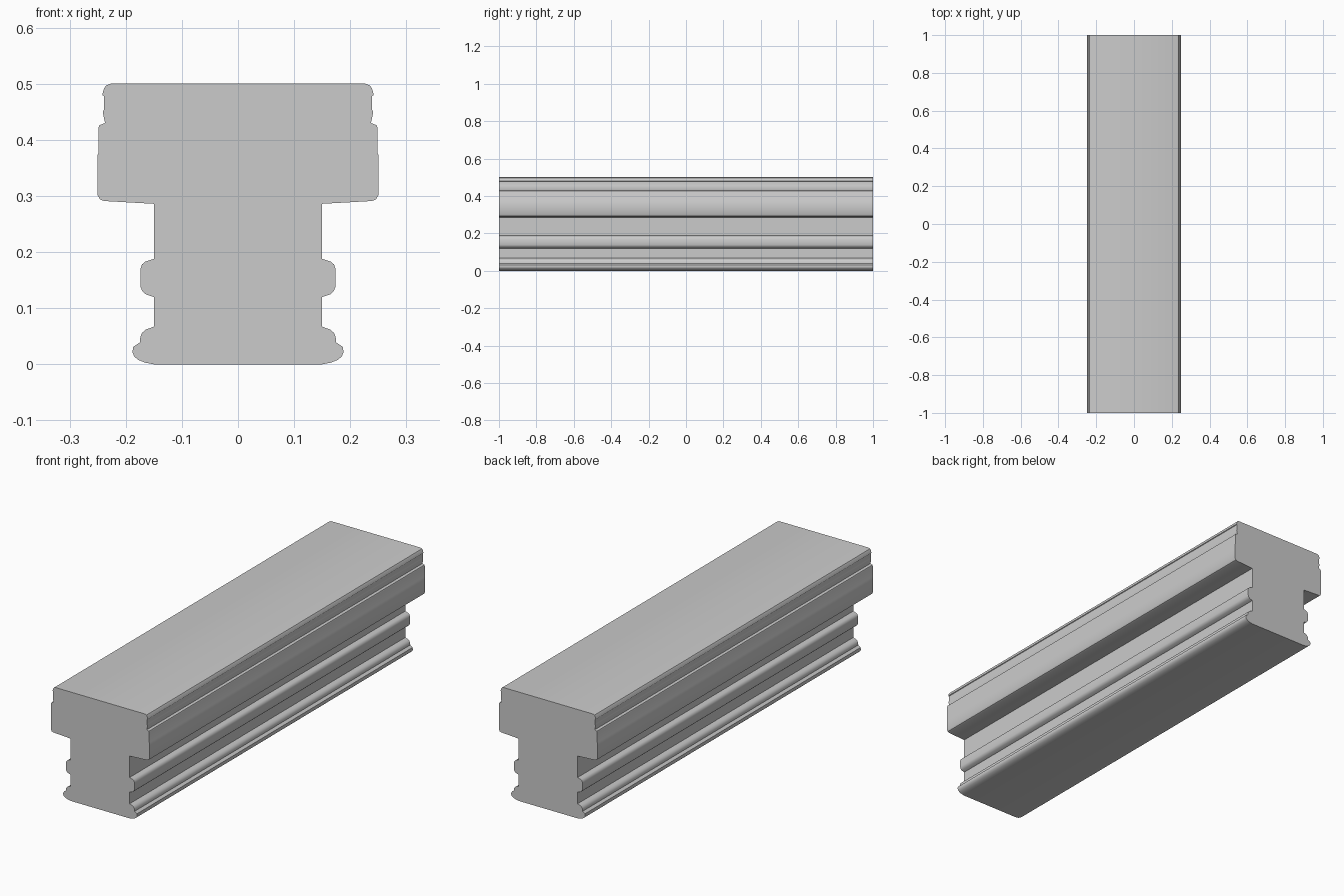
import bpy, bmesh

if "Cube" in bpy.data.objects:
    bpy.data.objects.remove(bpy.data.objects["Cube"])

# Right half of the moulded cross-section (x, z), bottom to top
foot = [(.15, 0), (.166, .003), (.178, .008), (.185, .014), (.188, .021), (.187, .031),
        (.175, .039), (.174, .049), (.171, .056), (.164, .062), (.15, .067)]
bead = [(.15, .120), (.165, .125), (.171, .131), (.174, .139),
        (.174, .170), (.171, .178), (.165, .183), (.15, .188)]
head = [(.15, .286), (.239, .291), (.246, .294), (.25, .301),
        (.25, .374), (.249, .376), (.249, .421), (.247, .426), (.237, .430),
        (.241, .449), (.239, .454), (.239, .478), (.242, .480),
        (.239, .491), (.235, .497), (.227, .5)]
half = foot + bead + head
outline = half + [(-x, z) for x, z in reversed(half)]

# Sweep the symmetric outline along the full length
bm = bmesh.new()
face = bm.faces.new([bm.verts.new((x, -1, z)) for x, z in outline])
ext = bmesh.ops.extrude_face_region(bm, geom=[face], use_keep_orig=True)
moved = [v for v in ext["geom"] if isinstance(v, bmesh.types.BMVert)]
bmesh.ops.translate(bm, verts=moved, vec=(0, 2, 0))
bmesh.ops.recalc_face_normals(bm, faces=bm.faces)
mesh = bpy.data.meshes.new("moulded_beam")
bm.to_mesh(mesh)
bm.free()

# Moulded beam object, rounded edges smooth and corners sharp
beam = bpy.data.objects.new("moulded_beam", mesh)
bpy.context.collection.objects.link(beam)
bpy.context.view_layer.objects.active = beam
beam.select_set(True)
bpy.ops.object.shade_smooth_by_angle(angle=0.6)
